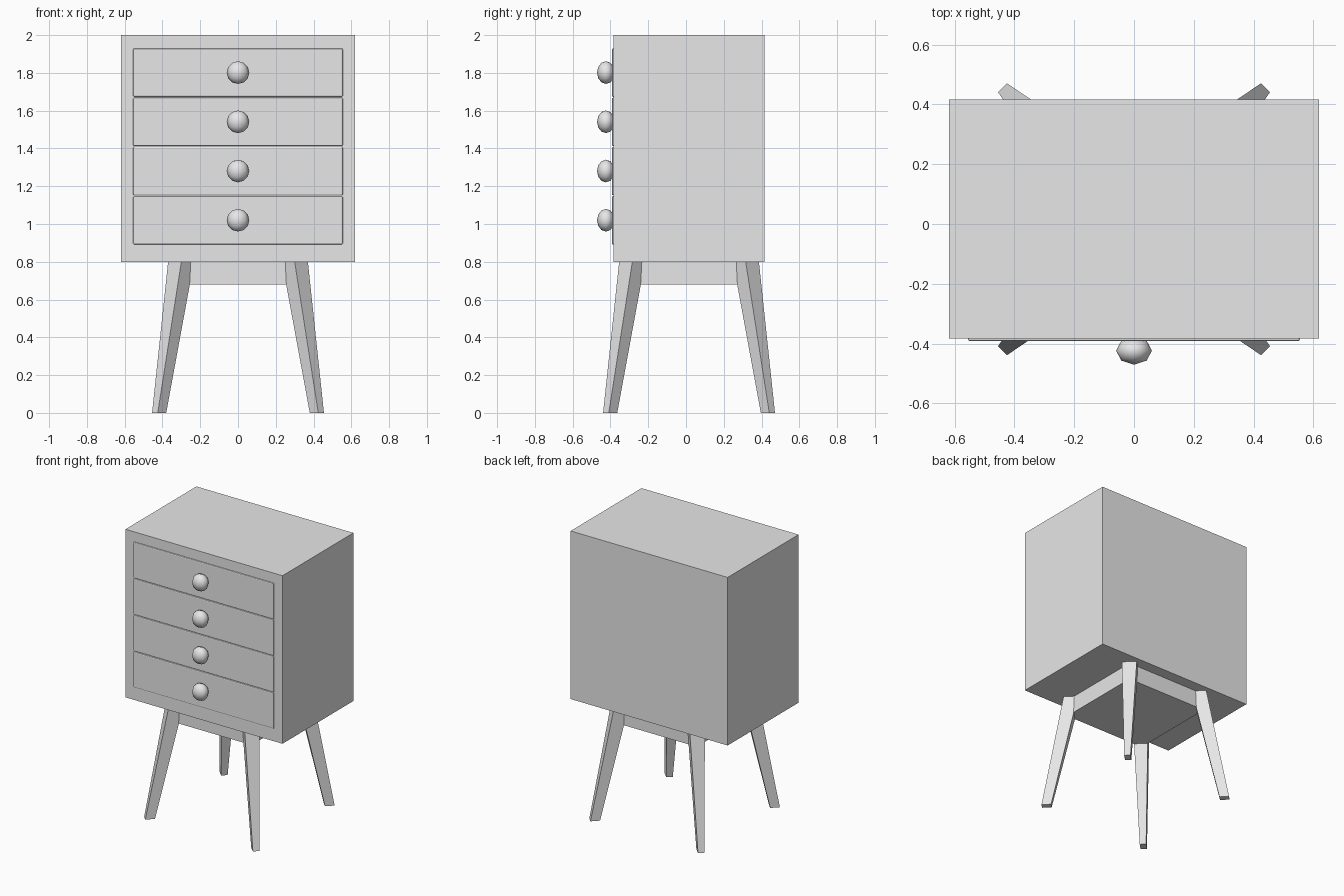
import bpy, bmesh
from mathutils import Matrix, Vector

cube = bpy.data.objects.get("Cube")
if cube:
    bpy.data.objects.remove(cube, do_unlink=True)

CY = 0.016          # centre of the cabinet in depth
FRONT = CY - 0.40   # front plane of the cabinet

grey = bpy.data.materials.new("light_grey")
grey.use_nodes = True
colour = (0.8, 0.8, 0.8, 1)
grey.diffuse_color = colour
grey.node_tree.nodes["Principled BSDF"].inputs["Base Color"].default_value = colour


def finish(name, bm):
    bmesh.ops.recalc_face_normals(bm, faces=bm.faces)
    mesh = bpy.data.meshes.new(name)
    bm.to_mesh(mesh)
    bm.free()
    mesh.materials.append(grey)
    ob = bpy.data.objects.new(name, mesh)
    bpy.context.collection.objects.link(ob)
    return ob


def box(name, lo, hi):
    lo, hi = Vector(lo), Vector(hi)
    bm = bmesh.new()
    place = Matrix.Translation((lo + hi) / 2) @ Matrix.Diagonal((*(hi - lo), 1))
    bmesh.ops.create_cube(bm, size=1, matrix=place)
    return finish(name, bm)


# Cabinet body and the solid apron beneath it
box("cabinet_body", (-0.62, FRONT, 0.8), (0.62, CY + 0.40, 2.0))
box("leg_apron", (-0.32, CY - 0.32, 0.68), (0.32, CY + 0.32, 0.8))


# Tapered, splayed legs turned 45 degrees to the corners
def leg(name, sx, sy):
    bm = bmesh.new()
    rings = []
    for z, near, far, depth in ((0, 0.425, 0.455, 0.045), (0.8, 0.30, 0.37, 0.067)):
        corners = ((near, far), (far, near), (far - depth, near - depth), (near - depth, far - depth))
        rings.append([bm.verts.new((sx * x, CY + sy * y, z)) for x, y in corners])
    bottom, top = rings
    bm.faces.new(bottom)
    bm.faces.new(top)
    for i in range(4):
        j = (i + 1) % 4
        bm.faces.new((bottom[i], bottom[j], top[j], top[i]))
    finish(name, bm)


for side, sx in (("left", 1), ("right", -1)):
    for end, sy in (("front", -1), ("back", 1)):
        leg(f"{end}_{side}_leg", sx, sy)

# Four drawer fronts with softened edges, each with a faceted round knob
for i in range(4):
    z = 1.02 + i * 0.2605
    drawer = box(f"drawer_front_{i + 1}", (-0.555, FRONT - 0.008, z - 0.128), (0.555, FRONT + 0.02, z + 0.128))
    bevel = drawer.modifiers.new("soft_edges", "BEVEL")
    bevel.width = 0.006
    bevel.segments = 2

    bm = bmesh.new()
    place = Matrix.Translation((0, FRONT - 0.04, z)) @ Matrix.Diagonal((0.06, 0.047, 0.06, 1))
    bmesh.ops.create_uvsphere(bm, u_segments=8, v_segments=6, radius=1, matrix=place)
    for face in bm.faces:
        face.smooth = True
    finish(f"drawer_knob_{i + 1}", bm)
